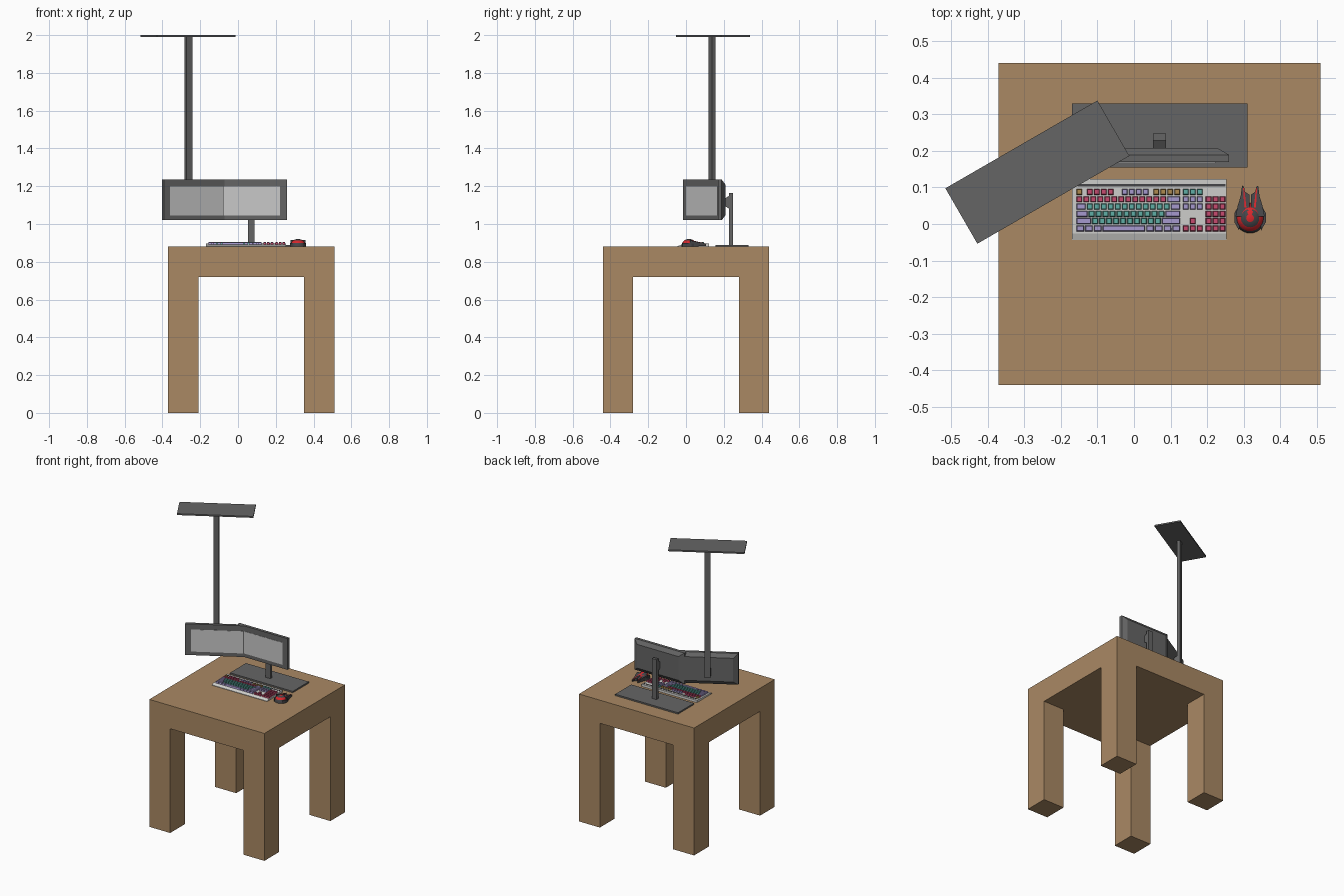
import bpy, bmesh, math
from mathutils import Matrix, Vector

if "Cube" in bpy.data.objects:
    bpy.data.objects.remove(bpy.data.objects["Cube"])

def mat(name, r, g, b):
    m = bpy.data.materials.new(name)
    m.diffuse_color = (r, g, b, 1)
    m.use_nodes = True
    m.node_tree.nodes["Principled BSDF"].inputs["Base Color"].default_value = m.diffuse_color
    return m

WOOD = mat("wood", 0.40, 0.25, 0.127)
GREY = mat("grey_plastic", 0.13, 0.13, 0.13)
SCREEN = mat("screen_grey", 0.58, 0.58, 0.58)
WHITE = mat("white_plastic", 0.64, 0.64, 0.62)
TEAL = mat("teal_key", 0.115, 0.43, 0.38)
PURPLE = mat("purple_key", 0.38, 0.32, 0.62)
PINK = mat("pink_key", 0.57, 0.07, 0.16)
ORANGE = mat("orange_key", 0.43, 0.26, 0.08)
RED = mat("red", 0.68, 0.02, 0.025)
DARK = mat("dark_plastic", 0.06, 0.06, 0.065)

def finish(name, bm, mats, matrix=None):
    if matrix is not None:
        bm.transform(matrix)
    bmesh.ops.recalc_face_normals(bm, faces=bm.faces)
    me = bpy.data.meshes.new(name)
    bm.to_mesh(me)
    bm.free()
    for m in mats:
        me.materials.append(m)
    ob = bpy.data.objects.new(name, me)
    bpy.context.collection.objects.link(ob)
    return ob

def loft(bm, rings, index=0):
    """Skin a list of equal-length point rings and cap both ends."""
    vs = [[bm.verts.new(p) for p in r] for r in rings]
    n = len(vs[0])
    faces = [bm.faces.new(vs[0]), bm.faces.new(vs[-1])]
    for a, b in zip(vs, vs[1:]):
        for i in range(n):
            j = (i + 1) % n
            faces.append(bm.faces.new((a[i], a[j], b[j], b[i])))
    for f in faces:
        f.material_index = index

def rect(x0, x1, y0, y1, z):
    return [(x0, y0, z), (x1, y0, z), (x1, y1, z), (x0, y1, z)]

def add_box(bm, x0, x1, y0, y1, z0, z1):
    loft(bm, [rect(x0, x1, y0, y1, z0), rect(x0, x1, y0, y1, z1)])

def box(name, m, *dims, matrix=None):
    bm = bmesh.new()
    add_box(bm, *dims)
    return finish(name, bm, [m], matrix)

def extrude_x(name, m, profile, x0, x1, matrix=None):
    bm = bmesh.new()
    loft(bm, [[(x, y, z) for y, z in profile] for x in (x0, x1)])
    return finish(name, bm, [m], matrix)

# Table
TOP = 0.88
box("table_top", WOOD, -0.37, 0.51, -0.44, 0.44, 0.72, TOP)
for xn, x in (("left", -0.37), ("right", 0.35)):
    for yn, y in (("front", -0.44), ("back", 0.28)):
        box(f"{yn}_{xn}_leg", WOOD, x, x + 0.16, y, y + 0.16, 0, 0.72)

# Monitors: local origin is the pole axis
def monitor(side, px, py, angle, inner, pole, plate):
    mx = Matrix.Translation((px, py, 0)) @ Matrix.Rotation(math.radians(angle), 4, 'Z')
    bm = bmesh.new()
    def ring(y, inset):
        w, z0, z1 = 0.19 - inset, 1.02 + inset * 0.8, 1.235 - inset * 0.8
        return [(-w, y, z0), (w, y, z0), (w, y, z1), (-w, y, z1)]
    loft(bm, [ring(-0.069, 0), ring(-0.049, 0), ring(-0.03, 0.032)])
    finish(side + "_monitor_housing", bm, [GREY], mx)
    # the screen runs on to the joint at the inner side
    x0, x1 = (-0.153, 0.172) if inner > 0 else (-0.153, 0.153)
    box(side + "_screen", SCREEN, x0, x1, -0.0705, -0.068, 1.045, 1.198, matrix=mx)
    box(side + "_stand_pole", GREY, -0.018, 0.018, -0.01, 0.01, *pole, matrix=mx)
    arm = [(-0.032, 1.095), (-0.032, 1.135), (-0.008, 1.15), (-0.008, 1.08)]
    extrude_x(side + "_stand_arm", GREY, arm, -0.018, 0.018, mx)
    box(side + "_stand_plate", GREY, -0.24, 0.24, -0.083, 0.092, *plate, matrix=mx)

monitor("right", 0.07, 0.238, 0, -1, (TOP, 1.165), (TOP, 0.89))
monitor("left", -0.262, 0.138, 30, 1, (1.085, 1.995), (1.99, 2.0))

# Keyboard body
extrude_x("keyboard_body", WHITE,
          [(-0.044, TOP), (-0.044, 0.883), (-0.026, 0.890), (0.123, 0.896), (0.123, TOP)],
          -0.169, 0.253)
box("keyboard_strip", DARK, -0.155, 0.250, 0.103, 0.109, 0.892, 0.8975)

# Keys: (start, widths, colour) runs, per row from back to front, in key units
P, T, K, O = 0, 1, 2, 3
one = lambda n: [1] * n
rows = [
    [(0, [1], O), (1.5, one(4), K), (6.5, one(4), P), (11, one(4), O), (15.25, one(3), T)],
    [(0, one(13), K), (13, [2], P), (15.25, one(3), P), (18.5, one(3), K)],
    [(0, [1.5], P), (1.5, one(12), T), (13.5, [1.5], P), (15.25, one(3), P), (18.5, one(3), K)],
    [(0, [1.75], P), (1.75, one(11), T), (12.75, [2.25], P), (18.5, one(3), K)],
    [(0, [2.25], P), (2.25, one(10), T), (12.25, [2.75], P), (16.25, [1], K), (18.5, one(3), K)],
    [(0, [1.25] * 3, P), (3.75, [6.25], P), (10, [1.25] * 4, P), (15.25, one(3), K),
     (18.5, one(3), K)],
]
U, X0 = 0.0191, -0.159
bm = bmesh.new()
for r, row in enumerate(rows):
    y = 0.0875 - 0.0199 * r
    z = 0.8905 + (y + 0.026) * 0.04
    for start, widths, colour in row:
        x = X0 + start * U
        for w in widths:
            a, b = x + 0.0015, x + w * U - 0.0015
            x += w * U
            loft(bm, [rect(a, b, y - 0.0083, y + 0.0083, z - 0.002),
                      rect(a + 0.002, b - 0.002, y - 0.006, y + 0.0065, z + 0.010)], colour)
finish("keyboard_keys", bm, [PURPLE, TEAL, PINK, ORANGE])

# Mouse: domed palm with red rings
MX, MY = 0.3175, 0.016
bm = bmesh.new()
bmesh.ops.create_uvsphere(bm, u_segments=28, v_segments=24, radius=1)
bmesh.ops.bisect_plane(bm, geom=bm.verts[:] + bm.edges[:] + bm.faces[:],
                       plane_co=(0, 0, 0), plane_no=(0, 0, -1), clear_outer=True)
for f in bm.faces:
    c = f.calc_center_median()
    d = math.hypot(c.x, c.y)
    ring = 0.6 < d < 0.83
    stripe = abs(c.x) < 0.16 and c.y > 0.1
    f.material_index = 1 if ring or stripe or d < 0.2 else 0
palm = finish("mouse_palm", bm, [DARK, RED],
              Matrix.Translation((MX, MY, TOP)) @ Matrix.Diagonal((0.041, 0.041, 0.041, 1)))
for p in palm.data.polygons:
    p.use_smooth = True

# Mouse buttons: two forward prongs with red inner edges
def prong(name, m, outline, z0, z1, s):
    bm = bmesh.new()
    def level(back, front):
        return [(MX + s * x, y, back + (front - back) * (y - 0.02) / 0.085) for x, y in outline]
    loft(bm, [level(TOP, TOP + 0.004), level(z0, z1)])
    finish(name, bm, [m])

for side, s in (("left", -1), ("right", 1)):
    prong(side + "_mouse_button", DARK,
          [(0.002, 0.02), (0.040, 0.02), (0.034, 0.050), (0.026, 0.075), (0.022, 0.105),
           (0.017, 0.102), (0.014, 0.088), (0.002, 0.080)], 0.914, 0.896, s)
    prong(side + "_mouse_trim", RED,
          [(0.010, 0.045), (0.016, 0.045), (0.019, 0.098), (0.016, 0.098)], 0.9155, 0.8975, s)
    prong(side + "_mouse_wing", DARK,
          [(0.030, -0.018), (0.043, 0.005), (0.043, 0.030), (0.034, 0.045), (0.028, 0.020)],
          0.898, 0.894, s)
